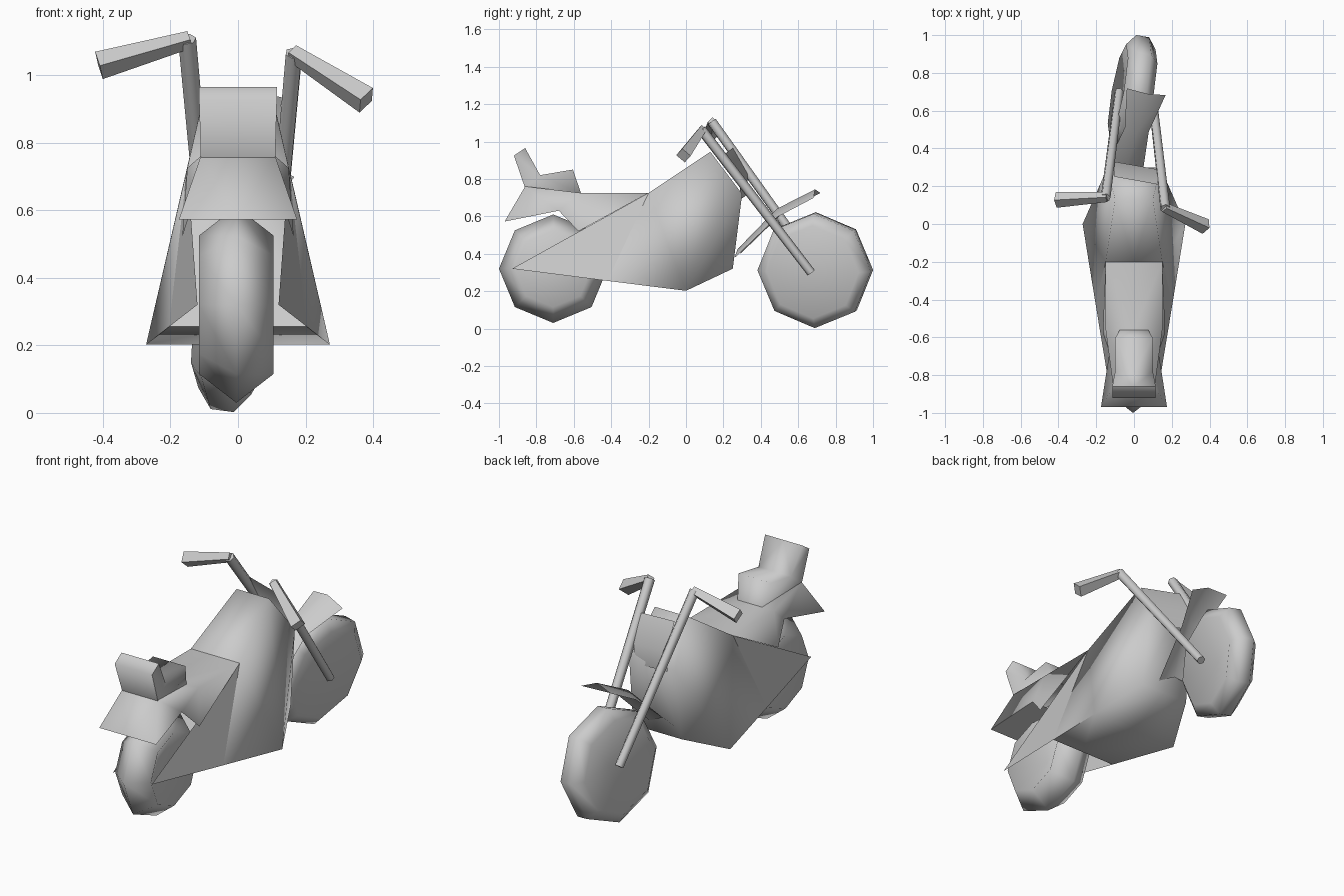
import bpy, bmesh, math
from mathutils import Matrix, Vector

if "Cube" in bpy.data.objects:
    bpy.data.objects.remove(bpy.data.objects["Cube"])

GREY = (0.6, 0.6, 0.6, 1)
grey = bpy.data.materials.new("plain_grey")
grey.use_nodes = True
grey.diffuse_color = GREY
grey.node_tree.nodes["Principled BSDF"].inputs["Base Color"].default_value = GREY

# Steering: everything on the fork turns about the raked steering axis
HUB = Vector((0, 0.688, 0.31))
RAKE = Vector((0, -0.59, 0.81))
STEER = (Matrix.Translation(HUB + Vector((0.01, 0, 0)))
         @ Matrix.Rotation(math.radians(-12.5), 4, RAKE) @ Matrix.Translation(-HUB))


def finish(name, bm, angle, steered=False):
    bmesh.ops.remove_doubles(bm, verts=bm.verts, dist=0.0005)
    bmesh.ops.recalc_face_normals(bm, faces=bm.faces)
    if steered:
        bm.transform(STEER)
    mesh = bpy.data.meshes.new(name)
    bm.to_mesh(mesh)
    bm.free()
    mesh.materials.append(grey)
    obj = bpy.data.objects.new(name, mesh)
    bpy.context.collection.objects.link(obj)
    bpy.ops.object.select_all(action="DESELECT")
    obj.select_set(True)
    bpy.context.view_layer.objects.active = obj
    bpy.ops.object.shade_smooth_by_angle(angle=math.radians(angle))


def panels(name, points, faces, angle=88, steered=False):
    """Mirrored shell; a lower-case letter is its point moved to the centre line."""
    bm = bmesh.new()
    for side in (1, -1):
        verts = {}
        for key, (x, y, z) in points.items():
            verts[key] = bm.verts.new((x * side, y, z))
            verts[key.lower()] = bm.verts.new((0, y, z))
        for face in faces.split():
            bm.faces.new([verts[k] for k in face])
    loose = [v for v in bm.verts if not v.link_faces]
    bmesh.ops.delete(bm, geom=loose, context="VERTS")
    finish(name, bm, angle, steered)


def wheel(name, centre, profile, steered=False):
    """Eight-sided wheel spun from (x, radius) pairs."""
    bm = bmesh.new()
    verts = [bm.verts.new((x, 0, r)) for x, r in profile]
    edges = [bm.edges.new(pair) for pair in zip(verts, verts[1:])]
    bmesh.ops.spin(bm, geom=verts + edges, cent=(0, 0, 0), axis=(1, 0, 0),
                   angle=2 * math.pi, steps=8)
    bm.transform(Matrix.Translation(centre))
    finish(name, bm, 100, steered)


def tube(name, a, b, r1, r2, sides):
    a, b = Vector(a), Vector(b)
    turn = (b - a).to_track_quat("Z", "Y").to_matrix().to_4x4()
    bm = bmesh.new()
    bmesh.ops.create_cone(bm, cap_ends=True, segments=sides, radius1=r1, radius2=r2,
                          depth=(b - a).length,
                          matrix=Matrix.Translation((a + b) / 2) @ turn)
    finish(name, bm, 75, True)


# Wheels, with sides dished in to the hub
wheel("rear_wheel", (-0.005, -0.71, 0.32),
      [(-0.005, 0), (-0.11, 0.205), (0, 0.29), (0.11, 0.205), (0.005, 0)])
wheel("front_wheel", HUB - Vector((0.018, 0, 0)),
      [(-0.005, 0), (-0.08, 0.25), (-0.035, 0.308), (0.035, 0.308), (0.08, 0.25), (0.005, 0)],
      True)

# Body: tank, flared side panels, belly and rear bulkhead
body = {
    "A": (0.12, -0.93, 0.32), "B": (0.272, 0, 0.202), "C": (0.15, 0.25, 0.32),
    "D": (0.14, 0.3, 0.72), "E": (0.1, 0.13, 0.945), "F": (0.15, -0.2, 0.725),
    "H": (0.204, -0.42, 0.255),
}
panels("body", body, "AHF HBF BEF BDE BCD EefF CcdD DdeE BHhb BbcC HhfF")

# Seat deck with side skirts and flared tail
seat = {
    "F": (0.15, -0.2, 0.725), "G": (0.15, -0.56, 0.725), "K": (0.165, -0.575, 0.52),
    "L": (0.13, -0.68, 0.63), "M": (0.11, -0.86, 0.76), "T": (0.175, -0.97, 0.572),
}
panels("seat", seat, "FfgG GgmM FGK GKL GLM LTM MmtT LltT")

# Passenger seat with backrest
pillion = {
    "P": (0.075, -0.56, 0.72), "Q": (0.1, -0.605, 0.85), "R": (0.1, -0.78, 0.82),
    "S": (0.115, -0.86, 0.965), "T": (0.115, -0.92, 0.925), "U": (0.11, -0.86, 0.75),
}
panels("passenger_seat", pillion, "PpqQ QqrR RrsS SstT TtuU PQRU RSTU")

# Front fender folded along its ridge (D, E, F)
fender = {
    "A": (0.105, 0.705, 0.715), "B": (0.065, 0.5, 0.605), "C": (0.1, 0.27, 0.385),
    "D": (0, 0.695, 0.748), "E": (0, 0.485, 0.64), "F": (0, 0.27, 0.42),
}
panels("front_fender", fender, "AdeB BefC", 60, True)

# Headlight plate
plate = {"A": (0.12, 0.23, 0.95), "B": (0.12, 0.31, 0.81), "C": (0.11, 0.305, 0.7)}
panels("headlight_plate", plate, "AabB BbcC", 60, True)

# Fork legs running up into handlebars, with wider grips
for word, s in (("left", 1), ("right", -1)):
    tube(word + "_fork_leg", (s * 0.09, 0.685, 0.31), (s * 0.162, 0.11, 1.085),
         0.024, 0.027, 6)
    tube(word + "_grip", (s * 0.155, 0.115, 1.085), (s * 0.405, 0.055, 0.975),
         0.026, 0.042, 4)
